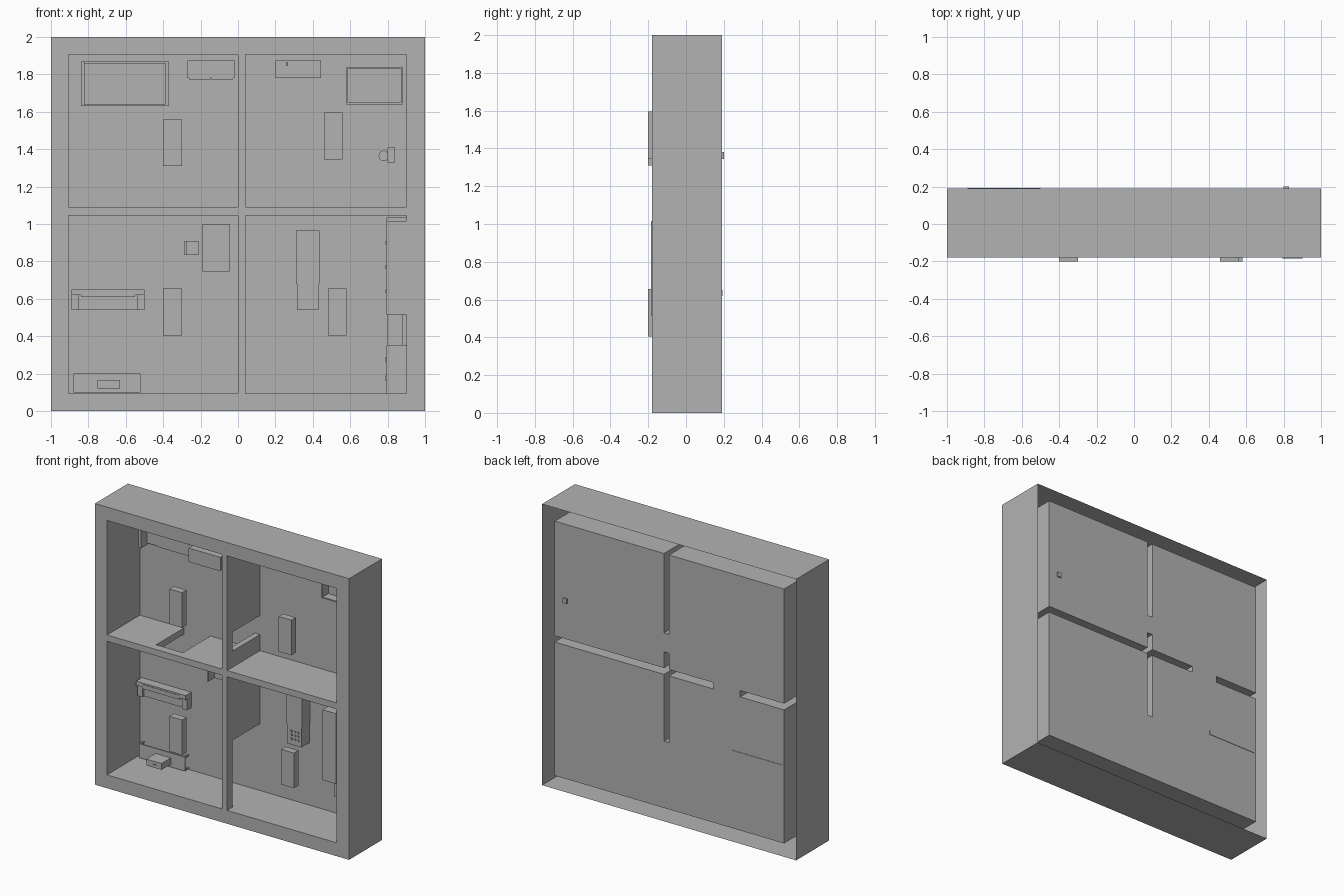
import bpy, bmesh
from mathutils import Vector

cube = bpy.data.objects.get("Cube")
if cube:
    bpy.data.objects.remove(cube, do_unlink=True)

GREY = (0.45, 0.45, 0.45, 1)
mat = bpy.data.materials.new("plain_grey")
mat.use_nodes = True
mat.diffuse_color = GREY
mat.node_tree.nodes["Principled BSDF"].inputs["Base Color"].default_value = GREY

FRONT, LINTEL, FLOOR = -0.18, -0.12, 0.19


def finish(bm, name):
    mesh = bpy.data.meshes.new(name)
    bm.to_mesh(mesh)
    bm.free()
    mesh.materials.append(mat)
    obj = bpy.data.objects.new(name, mesh)
    bpy.context.collection.objects.link(obj)
    return obj


def add_box(bm, x0, x1, z0, z1, y0, y1=FLOOR):
    new = bmesh.ops.create_cube(bm, size=1)["verts"]
    for v in new:
        v.co = Vector((x0 if v.co.x < 0 else x1,
                       y0 if v.co.y < 0 else y1,
                       z0 if v.co.z < 0 else z1))
    return new


def box(name, *dims):
    bm = bmesh.new()
    add_box(bm, *dims)
    return finish(bm, name)


def tray(name, x0, x1, z0, z1, y0, rim, depth):
    """Box whose front face is inset by rim and sunk by depth."""
    bm = bmesh.new()
    add_box(bm, x0, x1, z0, z1, y0)
    bm.normal_update()
    top = [f for f in bm.faces if f.normal.y < -0.5]
    bmesh.ops.inset_region(bm, faces=top, thickness=rim)
    well = bmesh.ops.extrude_discrete_faces(bm, faces=top)["faces"][0]
    for v in well.verts:
        v.co.y += depth
    return finish(bm, name)


# House shell: hollow walls open at the back, lintels over the doorways
xs = [-1, -0.905, -0.56, -0.35, 0, 0.04, 0.9, 1]
zs = [0, 0.095, 0.57, 1.045, 1.09, 1.205, 1.34, 1.905, 2]
nx, nz = len(xs) - 1, len(zs) - 1


def wall_end(i, k):
    """Depth to which the cell is solid, measured from the front."""
    if i < 0 or k < 0 or i >= nx or k >= nz:
        return FRONT
    if i in (0, nx - 1) or k in (0, nz - 1):
        return FLOOR
    if k == 3:
        return LINTEL if i == 2 else FLOOR
    if i == 4:
        return LINTEL if k in (1, 5) else FLOOR
    return FRONT


bm = bmesh.new()


def quad(points, normal):
    f = bm.faces.new([bm.verts.new(p) for p in points])
    f.normal_update()
    if f.normal.dot(Vector(normal)) < 0:
        f.normal_flip()


def plate(i, k, y, ny):
    a, b, c, d = xs[i], xs[i + 1], zs[k], zs[k + 1]
    quad([(a, y, c), (b, y, c), (b, y, d), (a, y, d)], (0, ny, 0))


for i in range(-1, nx):
    for k in range(-1, nz):
        e = wall_end(i, k)
        if i >= 0 and k >= 0:
            if e > FRONT:
                plate(i, k, FRONT, -1)
            if e == LINTEL:
                plate(i, k, LINTEL, 1)
            if e < FLOOR:
                plate(i, k, FLOOR, -1)
        # side walls towards the next cell right and the next cell up
        r, u = wall_end(i + 1, k), wall_end(i, k + 1)
        if r != e and k >= 0:
            x = xs[i + 1]
            quad([(x, e, zs[k]), (x, e, zs[k + 1]), (x, r, zs[k + 1]), (x, r, zs[k])],
                 (1 if e > r else -1, 0, 0))
        if u != e and i >= 0:
            z = zs[k + 1]
            quad([(xs[i], e, z), (xs[i + 1], e, z), (xs[i + 1], u, z), (xs[i], u, z)],
                 (0, 0, 1 if e > u else -1))
bmesh.ops.remove_doubles(bm, verts=bm.verts, dist=0.0001)
finish(bm, "house_shell")

# Ceiling panels, one per room
for n, (x, z) in enumerate([(-0.4, 1.31), (0.46, 1.345), (-0.4, 0.405), (0.48, 0.405)]):
    box(f"ceiling_panel_{n + 1}", x, x + 0.1, z, z + 0.25, -0.2, -0.15)

# Bedroom: bed and wardrobe
box("bed_frame", -0.84, -0.37, 1.63, 1.87, 0.165)
box("bed_headboard", -0.84, -0.82, 1.63, 1.87, 0.08)
box("bed_mattress", -0.82, -0.39, 1.64, 1.86, 0.15)
box("bed_blanket", -0.73, -0.388, 1.638, 1.862, 0.145)
box("wardrobe", -0.27, -0.02, 1.78, 1.875, -0.17)
for x in (-0.262, -0.142):
    box("wardrobe_door", x, x + 0.114, 1.773, 1.78, -0.165, 0.185)

# Bathroom: vanity with basin, tub, toilet
box("vanity", 0.2, 0.445, 1.78, 1.875, 0.07)
tray("basin", 0.22, 0.3, 1.785, 1.868, 0.062, 0.007, 0.04)
box("tap", 0.256, 0.264, 1.845, 1.866, 0.045, 0.07)
tray("bathtub", 0.58, 0.88, 1.64, 1.84, 0.11, 0.012, 0.065)
box("toilet_tank", 0.8, 0.84, 1.33, 1.408, 0.06)
box("toilet_drain", 0.8, 0.83, 1.345, 1.38, 0.17, 0.2)
bpy.ops.mesh.primitive_cylinder_add(vertices=24, radius=0.028, depth=0.07,
                                    location=(0.78, 0.155, 1.365),
                                    rotation=(1.5708, 0, 0))
bowl = bpy.context.object
bowl.name = "toilet_bowl"
bowl.data.materials.append(mat)

# Living room: sofa
box("sofa_back", -0.89, -0.5, 0.62, 0.65, 0.125, 0.193)
for side, x in (("right", -0.89), ("left", -0.54)):
    box(f"sofa_arm_{side}", x, x + 0.04, 0.54, 0.62, 0.14)
box("sofa_seat", -0.85, -0.54, 0.54, 0.62, 0.16)
box("sofa_cushion", -0.84, -0.55, 0.61, 0.64, 0.122, 0.18)

# Low table with legs, carrying a small set
box("low_table_top", -0.88, -0.52, 0.1, 0.2, 0.145, 0.155)
for x in (-0.88, -0.53):
    for z in (0.1, 0.19):
        box("low_table_leg", x, x + 0.01, z, z + 0.01, 0.155)
box("set_body", -0.75, -0.63, 0.12, 0.165, 0.04, 0.145)
box("set_handle", -0.7, -0.675, 0.138, 0.145, 0.034, 0.04)

# Desk and chair
box("desk_top", -0.19, -0.045, 0.745, 1.0, 0.11, 0.12)
for x in (-0.19, -0.055):
    for z in (0.745, 0.99):
        box("desk_leg", x, x + 0.01, z, z + 0.01, 0.12)
box("chair_back", -0.285, -0.275, 0.835, 0.91, 0.06)
box("chair_seat", -0.275, -0.21, 0.835, 0.91, 0.13, 0.14)
for z in (0.835, 0.9):
    box("chair_leg", -0.22, -0.21, z, z + 0.01, 0.14)

# Kitchen island with cooktop knobs
box("island_top", 0.31, 0.435, 0.68, 0.965, 0.1)
box("island_cooker", 0.315, 0.43, 0.54, 0.68, 0.1)
for x in (0.345, 0.373, 0.4):
    for z in (0.575, 0.603, 0.63):
        box("cooker_knob", x, x + 0.012, z, z + 0.012, 0.094, 0.1)

# Kitchen units along the left wall
box("tall_cabinet", 0.795, 0.9, 0.515, 1.015, -0.185)
box("cabinet_end", 0.795, 0.9, 1.015, 1.035, -0.1)
box("cooling_unit", 0.8, 0.88, 0.35, 0.515, -0.06)
box("counter", 0.795, 0.9, 0.095, 0.35, 0.02)
for z in (0.16, 0.26):
    box("counter_handle", 0.788, 0.795, z, z + 0.03, 0.05, 0.058)
for z in (0.63, 0.76, 0.89):
    box("cabinet_handle", 0.788, 0.795, z, z + 0.02, 0, 0.05)
